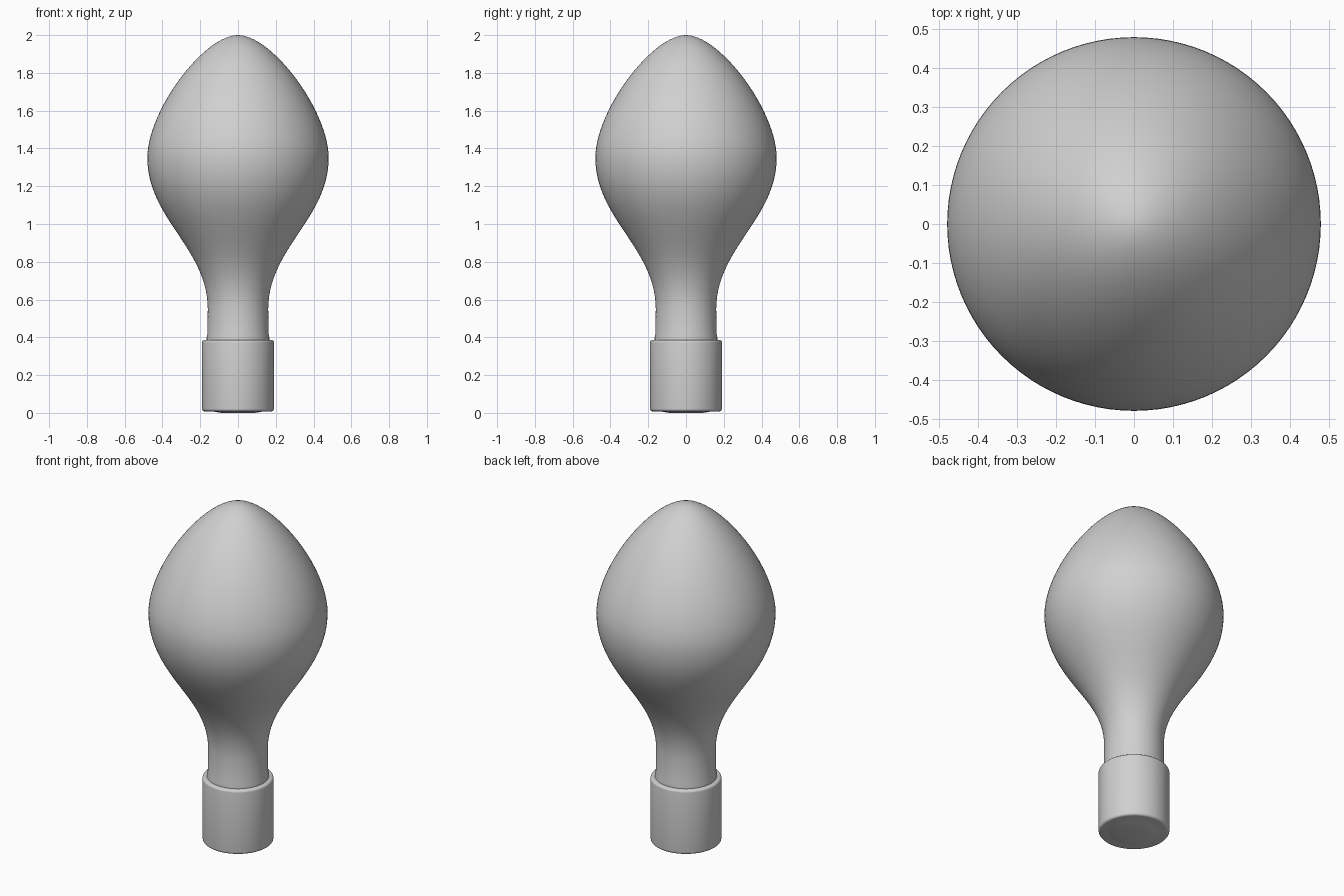
import bpy, math
from mathutils import Vector
from mathutils.geometry import interpolate_bezier

if "Cube" in bpy.data.objects:
    bpy.data.objects.remove(bpy.data.objects["Cube"])

grey = bpy.data.materials.new("light_grey")
grey.diffuse_color = (0.63, 0.63, 0.63, 1)
grey.use_nodes = True
grey.node_tree.nodes["Principled BSDF"].inputs["Base Color"].default_value = grey.diffuse_color
SEGS = 96


def lathe(name, profile):
    """Revolve (radius, z) points around z; radius 0 makes a pole."""
    verts, rings, faces = [], [], []
    for r, z in profile:
        if r < 1e-5:
            rings.append([len(verts)] * SEGS)
            verts.append((0, 0, z))
        else:
            rings.append(list(range(len(verts), len(verts) + SEGS)))
            verts += [(r * math.cos(2 * math.pi * i / SEGS),
                       r * math.sin(2 * math.pi * i / SEGS), z) for i in range(SEGS)]
    for a, b in zip(rings, rings[1:]):
        for i in range(SEGS):
            j = (i + 1) % SEGS
            quad = [a[i], a[j], b[j], b[i]]
            faces.append(list(dict.fromkeys(quad)))
    mesh = bpy.data.meshes.new(name)
    mesh.from_pydata(verts, [], faces)
    mesh.materials.append(grey)
    obj = bpy.data.objects.new(name, mesh)
    bpy.context.collection.objects.link(obj)
    bpy.ops.object.select_all(action='DESELECT')
    obj.select_set(True)
    bpy.context.view_layer.objects.active = obj
    bpy.ops.object.shade_smooth_by_angle(angle=math.radians(40))
    return obj


def bez(*pts, n=28):
    return [(p.x, p.y) for p in interpolate_bezier(*[Vector(p) for p in pts], n)]


# glass bulb: neck flare, then egg-shaped top
lower = bez((0.16, 0.55), (0.16, 0.87), (0.48, 1.03), (0.48, 1.35))
upper = bez((0.48, 1.35), (0.48, 1.60), (0.18, 2.0), (0, 2.0))
lathe("glass_bulb", [(0, 0.37), (0.166, 0.37), (0.166, 0.40), (0.162, 0.42)] + lower + upper[1:])

# cylindrical cap with rounded rims
b = 0.014
arc = [math.radians(a) for a in range(0, 91, 18)]
bottom = [(0.19 - b + b * math.sin(a), 0.008 + b - b * math.cos(a)) for a in arc]
top = [(0.19 - b + b * math.cos(a), 0.387 - b + b * math.sin(a)) for a in arc]
lathe("cap", [(0, 0.008)] + bottom + top + [(0, 0.387)])

# slim contact disc under the cap
lathe("contact_disc", [(0, 0), (0.09, 0), (0.105, 0.003), (0.15, 0.01), (0, 0.01)])
